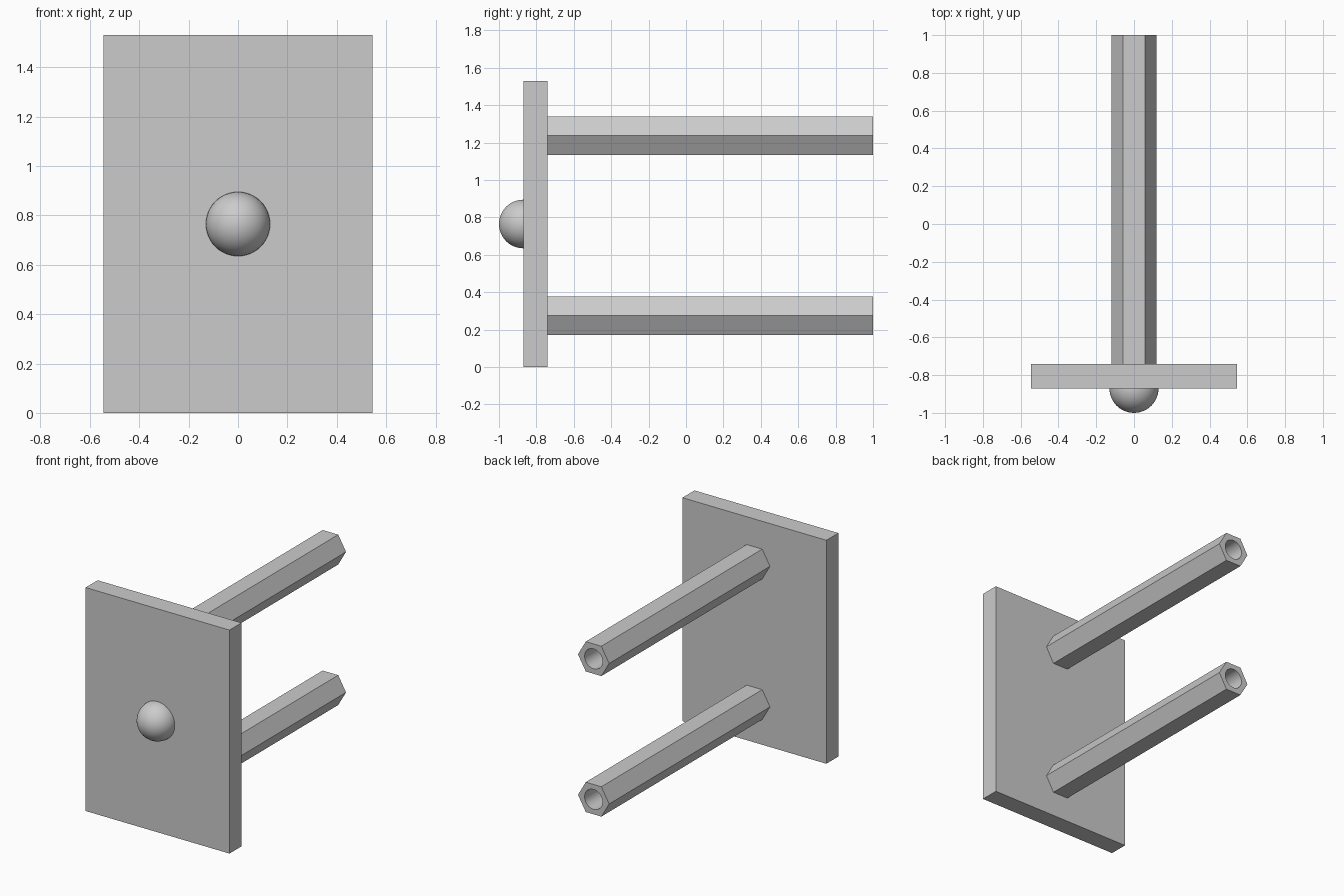
import bpy
import math

if "Cube" in bpy.data.objects:
    bpy.data.objects.remove(bpy.data.objects["Cube"])

PLATE_W, PLATE_H = 1.09, 1.53
PLATE_FRONT, PLATE_BACK = -0.87, -0.74
TUBE_END = 1.0
TUBE_R, BORE_R = 0.118, 0.068


def rod(name, sides, radius, y0, y1, z):
    """Prism lying along y, with a corner pointing along +x."""
    bpy.ops.mesh.primitive_cylinder_add(
        vertices=sides, radius=radius, depth=y1 - y0,
        location=(0, (y0 + y1) / 2, z), rotation=(math.pi / 2, 0, 0))
    obj = bpy.context.object
    obj.name = name
    # spin about its own axis so that the hexagon has flats on top and bottom
    for v in obj.data.vertices:
        v.co.x, v.co.y = v.co.y, -v.co.x
    return obj


# Mounting plate
bpy.ops.mesh.primitive_cube_add(
    size=1, location=(0, (PLATE_FRONT + PLATE_BACK) / 2, PLATE_H / 2))
plate = bpy.context.object
plate.name = "plate"
plate.scale = (PLATE_W, PLATE_BACK - PLATE_FRONT, PLATE_H)
bpy.ops.object.transform_apply(location=False, rotation=False, scale=True)

# Round button on the front, half sunk into the plate
bpy.ops.mesh.primitive_uv_sphere_add(
    segments=48, ring_count=24, radius=0.13,
    location=(0, PLATE_FRONT, PLATE_H / 2), rotation=(math.pi / 2, 0, 0))
button = bpy.context.object
button.name = "button"
bpy.ops.object.shade_smooth()

# Two hollow hexagonal posts behind the plate
for label, z in (("lower", 0.275), ("upper", 1.237)):
    bore = rod(label + "_bore_cutter", 48, BORE_R, PLATE_BACK, TUBE_END + 0.1, z)
    bore.hide_render = True
    bore.hide_set(True)

    post = rod(label + "_post", 6, TUBE_R, PLATE_BACK - 0.02, TUBE_END, z)
    cut = post.modifiers.new("bore", 'BOOLEAN')
    cut.operation = 'DIFFERENCE'
    cut.solver = 'EXACT'
    cut.object = bore
    bpy.context.view_layer.objects.active = post
    bpy.ops.object.modifier_apply(modifier=cut.name)
    bpy.data.objects.remove(bore)
    bpy.ops.object.shade_smooth_by_angle(angle=math.radians(30))
